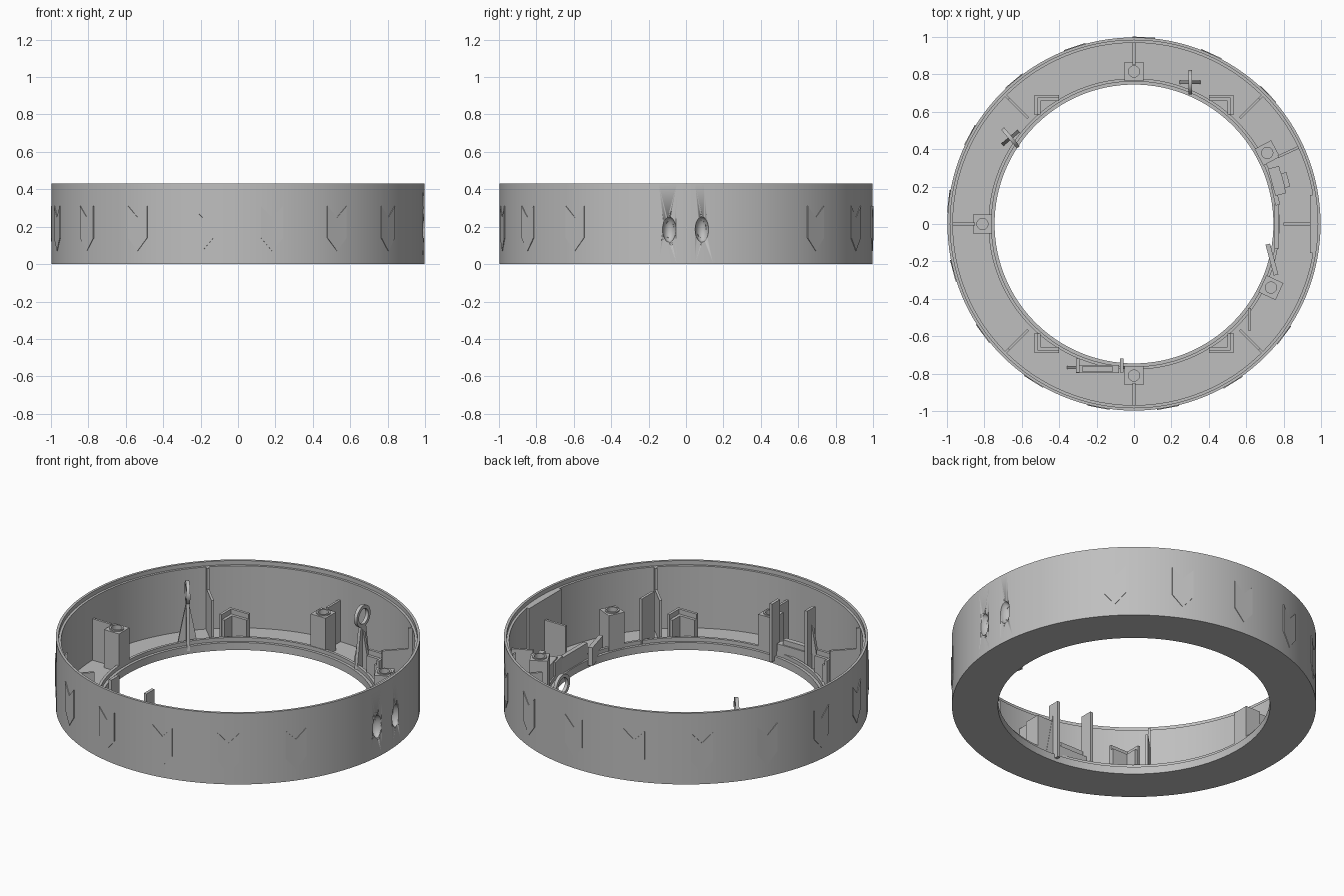
import bpy, bmesh, math
from mathutils import Matrix, Vector

cube = bpy.data.objects.get("Cube")
if cube:
    bpy.data.objects.remove(cube, do_unlink=True)

grey = bpy.data.materials.new("plain grey")
grey.use_nodes = True
grey.diffuse_color = (0.52, 0.52, 0.52, 1)
grey.node_tree.nodes["Principled BSDF"].inputs["Base Color"].default_value = grey.diffuse_color

FLOOR = 0.03
WALL = 0.968


def finish(name, bm, smooth=False):
    bmesh.ops.recalc_face_normals(bm, faces=bm.faces)
    mesh = bpy.data.meshes.new(name)
    bm.to_mesh(mesh)
    bm.free()
    mesh.materials.append(grey)
    obj = bpy.data.objects.new(name, mesh)
    bpy.context.collection.objects.link(obj)
    if smooth:
        bpy.ops.object.select_all(action='DESELECT')
        obj.select_set(True)
        bpy.context.view_layer.objects.active = obj
        bpy.ops.object.shade_smooth_by_angle(angle=math.radians(30))
    return obj


def place(x, y, angle=0, z=0):
    return Matrix.Translation((x, y, z)) @ Matrix.Rotation(math.radians(angle), 4, 'Z')


def box(name, x, y, sx, sy, top, angle=0, base=FLOOR - 0.01):
    bm = bmesh.new()
    m = place(x, y, angle, (top + base) / 2) @ Matrix.Diagonal((sx, sy, top - base, 1))
    bmesh.ops.create_cube(bm, size=1, matrix=m)
    return finish(name, bm)


def polar_box(name, r0, r1, thick, top, angle):
    a, r = math.radians(angle), (r0 + r1) / 2
    return box(name, r * math.cos(a), r * math.sin(a), r1 - r0, thick, top, angle)


def plate(name, outline, thick, matrix):
    """Extrude an outline in the local x-z plane symmetrically along y."""
    bm = bmesh.new()
    face = bm.faces.new([bm.verts.new((x, -thick / 2, z)) for x, z in outline])
    new = bmesh.ops.extrude_face_region(bm, geom=[face])["geom"]
    bmesh.ops.translate(bm, vec=(0, thick, 0), verts=[v for v in new if isinstance(v, bmesh.types.BMVert)])
    bm.transform(matrix)
    return finish(name, bm)


def lathe(name, profile, steps, matrix=Matrix()):
    """Spin a closed radius-height profile around z."""
    bm = bmesh.new()
    rings = []
    for i in range(steps):
        a = math.tau * i / steps
        rings.append([bm.verts.new((r * math.cos(a), r * math.sin(a), z)) for r, z in profile])
    n = len(profile)
    for i in range(steps):
        p, q = rings[i], rings[(i + 1) % steps]
        for j in range(n):
            k = (j + 1) % n
            bm.faces.new((p[j], q[j], q[k], p[k]))
    bm.transform(matrix)
    return finish(name, bm, True)


def cut(obj, cutter):
    mod = obj.modifiers.new("cut", 'BOOLEAN')
    mod.operation = 'DIFFERENCE'
    mod.solver = 'EXACT'
    mod.object = cutter
    cutter.hide_render = True
    cutter.hide_set(True)
    cutter.display_type = 'WIRE'


# Ring-shaped tray: floor, stepped inner lip and stepped outer wall
tray = lathe("ring_tray", [(0.745, 0), (0.997, 0), (0.997, 0.43), (0.982, 0.43), (0.982, 0.405),
                           (WALL, 0.405), (WALL, FLOOR), (0.778, FLOOR), (0.778, 0.068),
                           (0.762, 0.068), (0.762, 0.045), (0.745, 0.045)], 128)

# Flat backing inside the wall, with two oval dimples outside
backing = plate("flat_wall_backing", [(-0.155, 0.02), (0.155, 0.02), (0.155, 0.405), (-0.155, 0.405)],
                0.032, place(0.956, 0, 90))
for y in (-0.09, 0.085):
    bm = bmesh.new()
    m = Matrix.Translation((0.997, y, 0.185)) @ Matrix.Diagonal((0.045, 0.036, 0.068, 1))
    bmesh.ops.create_uvsphere(bm, u_segments=32, v_segments=16, radius=1, matrix=m)
    dimple = finish("dimple_cutter", bm, True)
    cut(tray, dimple)
    cut(backing, dimple)

# Thin chevron relief pads around the outside
CHEVRON = [(-0.06, 0.31), (-0.06, 0.14), (0, 0.07), (0.06, 0.14), (0.06, 0.31), (0, 0.25)]
for i in range(14):
    a = math.radians(-36.5 - 21.5 * i)
    plate("chevron_pad", CHEVRON, 0.009,
          place(0.9955 * math.cos(a), 0.9955 * math.sin(a), math.degrees(a) + 90))

# Radial ribs against the wall
for angle in range(0, 360, 45):
    if angle % 90:
        polar_box("diagonal_rib", 0.80, WALL + 0.005, 0.014, 0.28, angle)
        polar_box("wall_strip", 0.945, WALL + 0.005, 0.014, 0.405, angle)
    else:
        polar_box("straight_rib", 0.80 if angle == 0 else 0.85, WALL + 0.005, 0.014, 0.28, angle)

# Square screw posts with round sockets
for x, y, angle in ((0, 0.815, 0), (-0.81, 0, 0), (0, -0.81, 0), (0.712, 0.38, 28), (0.732, -0.34, -25)):
    post = box("screw_post", x, y, 0.1, 0.1, 0.26, angle)
    bm = bmesh.new()
    bmesh.ops.create_cone(bm, cap_ends=True, segments=24, radius1=0.03, radius2=0.03, depth=0.2,
                          matrix=place(x, y, 0, 0.28))
    cut(post, finish("socket_cutter", bm))
    lathe("socket_rim", [(0.03, 0.25), (0.04, 0.25), (0.04, 0.267), (0.03, 0.267)], 24, place(x, y))

# Corner brackets with a lower inner ledge
for sx in (-1, 1):
    for sy in (-1, 1):
        box("bracket_long_arm", sx * 0.467, sy * 0.681, 0.132, 0.016, 0.2)
        box("bracket_short_arm", sx * 0.525, sy * 0.636, 0.016, 0.106, 0.2)
        box("bracket_long_ledge", sx * 0.46, sy * 0.665, 0.118, 0.018, 0.17)
        box("bracket_short_ledge", sx * 0.508, sy * 0.63, 0.018, 0.09, 0.17)

# Cable eyes: a tapered stem, a crossing gusset and an upright ring
for x, y, angle in ((0.3, 0.757, 90), (-0.66, 0.46, 130)):
    m = place(x, y, angle)
    plate("eye_stem", [(-0.065, 0.02), (0.065, 0.02), (0.022, 0.3), (-0.022, 0.3)], 0.018, m)
    plate("eye_gusset", [(-0.058, 0.02), (0.058, 0.02), (0.008, 0.28), (-0.008, 0.28)], 0.018,
          m @ Matrix.Rotation(math.pi / 2, 4, 'Z'))
    upright = m @ Matrix.Translation((0, 0, 0.345)) @ Matrix.Rotation(math.pi / 2, 4, 'X')
    lathe("eye_ring", [(0.045, -0.01), (0.065, -0.01), (0.065, 0.01), (0.045, 0.01)], 32, upright)

# Front holder: low block between two clip posts with gussets
box("front_holder_block", -0.195, -0.775, 0.23, 0.045, 0.12)
box("front_holder_step", -0.195, -0.775, 0.16, 0.03, 0.15)
for x, side, top in ((-0.3, -1, 0.39), (-0.065, 1, 0.37)):
    box("clip_post", x, -0.755, 0.018, 0.075, top)
    plate("clip_gusset", [(0, 0.02), (side * 0.06, 0.02), (side * 0.008, 0.3), (0, 0.3)], 0.018,
          place(x, -0.767))

# Side holder: long bar by the lip, angled block and small tabs
box("side_bar_front", 0.737, -0.19, 0.025, 0.17, 0.13, 15)
box("side_bar_middle", 0.763, -0.01, 0.025, 0.24, 0.14)
box("side_bar_back", 0.757, 0.15, 0.025, 0.1, 0.15, 13)
box("side_block", 0.765, 0.23, 0.06, 0.15, 0.16, 15)
box("side_tab", 0.81, 0.235, 0.03, 0.08, 0.2, 15)
polar_box("side_rib", 0.85, WALL + 0.005, 0.014, 0.28, 25)

# Upright divider plate
box("divider_plate", 0.618, -0.51, 0.016, 0.12, 0.32)
